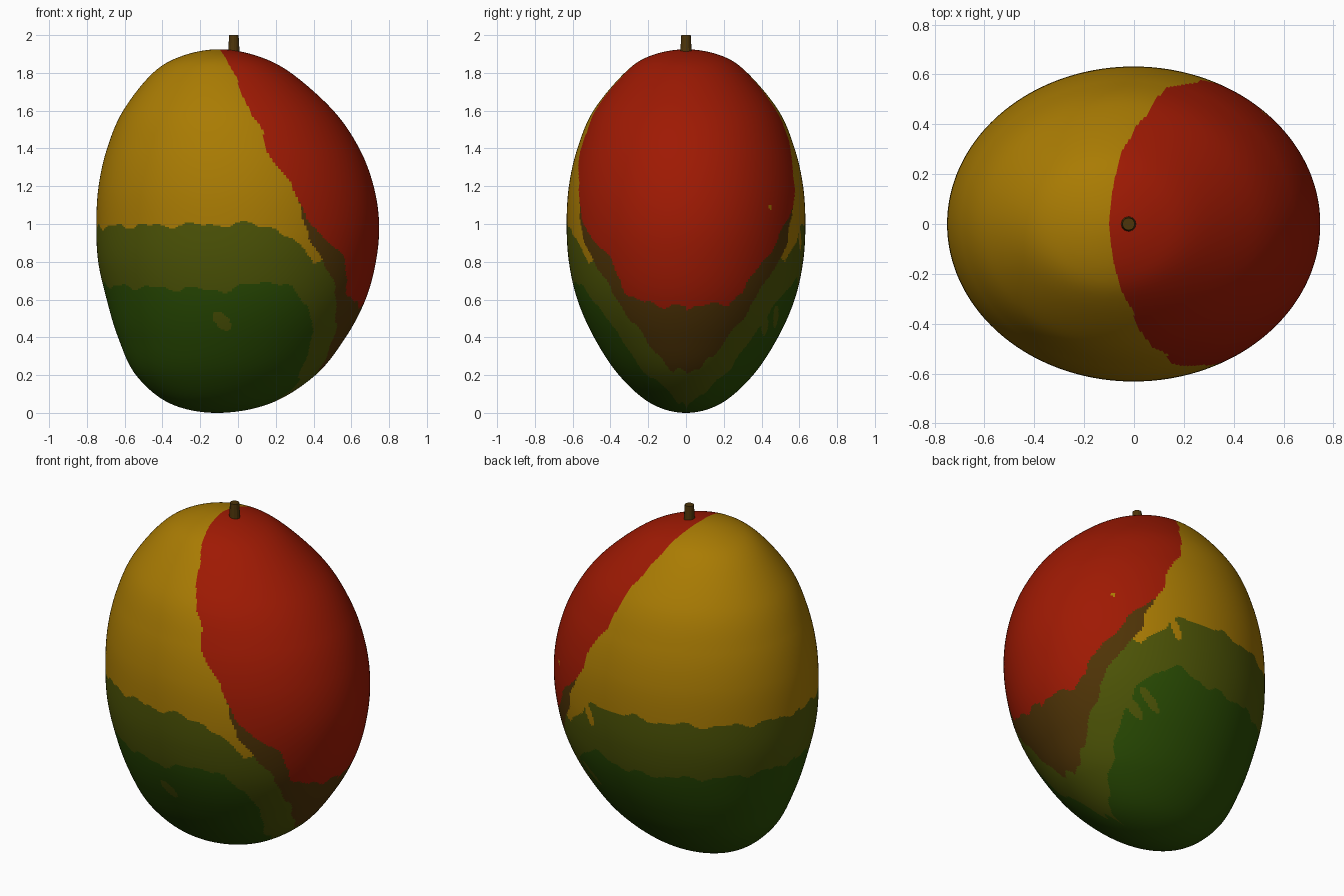
import bpy, bmesh, math
from math import sin, cos, radians

cube = bpy.data.objects.get("Cube")
if cube:
    bpy.data.objects.remove(cube)


def material(name, rgb):
    mat = bpy.data.materials.new(name)
    mat.use_nodes = True
    mat.diffuse_color = (*rgb, 1)
    mat.node_tree.nodes["Principled BSDF"].inputs["Base Color"].default_value = (*rgb, 1)
    return mat


RED, BROWN, YELLOW, OLIVE, GREEN = range(5)
SKIN = [material("red blush", (.345, .01, .001)),
        material("brown blend", (.079, .034, .002)),
        material("ripe yellow", (.4, .2, .001)),
        material("olive blend", (.075, .09, .002)),
        material("unripe green", (.023, .073, .001))]
STEM = material("stem brown", (.075, .035, .003))

# Outline: height, left edge x, right edge x, half depth
OUTLINE = [(0, -.11, -.11, 0), (.05, -.36, .17, .185), (.2, -.54, .41, .355),
           (.4, -.635, .57, .487), (.6, -.695, .675, .575), (.8, -.74, .73, .62),
           (1, -.75, .747, .632), (1.2, -.738, .718, .62), (1.4, -.693, .642, .575),
           (1.6, -.608, .505, .49), (1.8, -.45, .28, .325), (1.89, -.295, .1, .19),
           (1.925, -.1, -.1, 0)]

# Colour borders: angle away from the blushed side, height
RED_EDGE = [(0, .56), (22, .58), (31, .63), (40, .8), (55, .97), (65, 1.1), (66, 1.18),
            (69, 1.3), (75, 1.38), (76, 1.55), (80, 1.72), (82, 1.88), (86, 1.93), (87, 3)]
BROWN_EDGE = [(0, .22), (10, .23), (21, .31), (34, .5), (42, .66), (54, .82), (59, .94),
              (65, 1.1), (66, 3)]
YELLOW_EDGE = [(0, 3), (52.5, 3), (53.5, .81), (57, .8), (66, .91), (74, .98), (85, 1), (180, .98)]
OLIVE_EDGE = [(0, .03), (15, .07), (37, .22), (45, .38), (56, .58), (68, .68), (78, .7),
              (92, .65), (180, .68)]

# Flecks: side (front -1, back 1), x, z, half width, half height, slant, colour
FLECKS = [(-1, -.085, .487, .042, .05, -.5, OLIVE), (1, .36, .47, .03, .06, 1, OLIVE),
          (1, .29, .51, .03, .06, 1, OLIVE), (1, .21, .92, .025, .06, .3, YELLOW),
          (1, .52, 1.09, .012, .012, 0, YELLOW)]


def border(points, a):
    for (a0, z0), (a1, z1) in zip(points, points[1:]):
        if a <= a1:
            return z0 + (z1 - z0) * (a - a0) / (a1 - a0)
    return points[-1][1]


def skin_colour(p, theta):
    angle = abs(math.degrees(theta))
    side = -1 if theta < 0 else 1
    # Uneven, hand-painted wobble along every border
    z = p.z + .011 * sin(theta * 17 + side) + .007 * sin(theta * 31 + 2)
    angle += sin(p.z * 19 + side) + .5 * sin(p.z * 47)
    angle = min(max(angle, 0), 180)
    if z > border(RED_EDGE, angle):
        colour = RED
    elif z > border(BROWN_EDGE, angle):
        colour = BROWN
    elif z > border(YELLOW_EDGE, angle):
        colour = YELLOW
    else:
        colour = OLIVE if z > border(OLIVE_EDGE, angle) else GREEN
    for s, fx, fz, w, h, slant, fleck in FLECKS:
        dz = p.z - fz
        if s == side and ((p.x - fx - slant * dz) / w) ** 2 + (dz / h) ** 2 < 1:
            colour = fleck
    return colour


def smooth_rings(steps):
    """Rounded interpolation of (z, centre, half width, half depth) from pole to pole."""
    pts = [(z, (a + b) / 2, (b - a) / 2, d) for z, a, b, d in OUTLINE]

    def mirrored(p):
        return (p[0], p[1], -p[2], -p[3])

    pts = [mirrored(pts[1])] + pts + [mirrored(pts[-2])]
    rings = []
    for i in range(1, len(pts) - 2):
        for k in range(steps):
            t = k / steps
            rings.append([.5 * (2 * b + (c - a) * t + (2 * a - 5 * b + 4 * c - d) * t * t
                                + (3 * b - a - 3 * c + d) * t ** 3)
                          for a, b, c, d in zip(*pts[i - 1:i + 3])])
    return rings[1:]


def finish(bm, name, mats, angle):
    bmesh.ops.recalc_face_normals(bm, faces=bm.faces)
    mesh = bpy.data.meshes.new(name)
    bm.to_mesh(mesh)
    bm.free()
    for m in mats:
        mesh.materials.append(m)
    ob = bpy.data.objects.new(name, mesh)
    bpy.context.collection.objects.link(ob)
    bpy.ops.object.select_all(action='DESELECT')
    ob.select_set(True)
    bpy.context.view_layer.objects.active = ob
    bpy.ops.object.shade_smooth_by_angle(angle=radians(angle))


# Fruit body: lofted oval rings closed at both poles
SIDES = 360
bm = bmesh.new()
loops = []
for z, cx, rx, ry in smooth_rings(24):
    loops.append([bm.verts.new((cx + rx * cos(t), ry * sin(t), z))
                  for t in (math.tau * i / SIDES for i in range(SIDES))])
bottom = bm.verts.new((OUTLINE[0][1], 0, OUTLINE[0][0]))
top = bm.verts.new((OUTLINE[-1][1], 0, OUTLINE[-1][0]))
for i in range(SIDES):
    j = (i + 1) % SIDES
    theta = math.tau * (i + .5) / SIDES
    if theta > math.pi:
        theta -= math.tau
    faces = [bm.faces.new((a[i], a[j], b[j], b[i])) for a, b in zip(loops, loops[1:])]
    faces.append(bm.faces.new((bottom, loops[0][j], loops[0][i])))
    faces.append(bm.faces.new((top, loops[-1][i], loops[-1][j])))
    for f in faces:
        f.material_index = skin_colour(f.calc_center_median(), theta)
finish(bm, "fruit_body", SKIN, 60)

# Stem: short tapered stub
bm = bmesh.new()
bmesh.ops.create_cone(bm, cap_ends=True, segments=12, radius1=.031, radius2=.025, depth=.1)
bmesh.ops.translate(bm, verts=bm.verts, vec=(-.022, 0, 1.95))
finish(bm, "stem", [STEM], 25)
